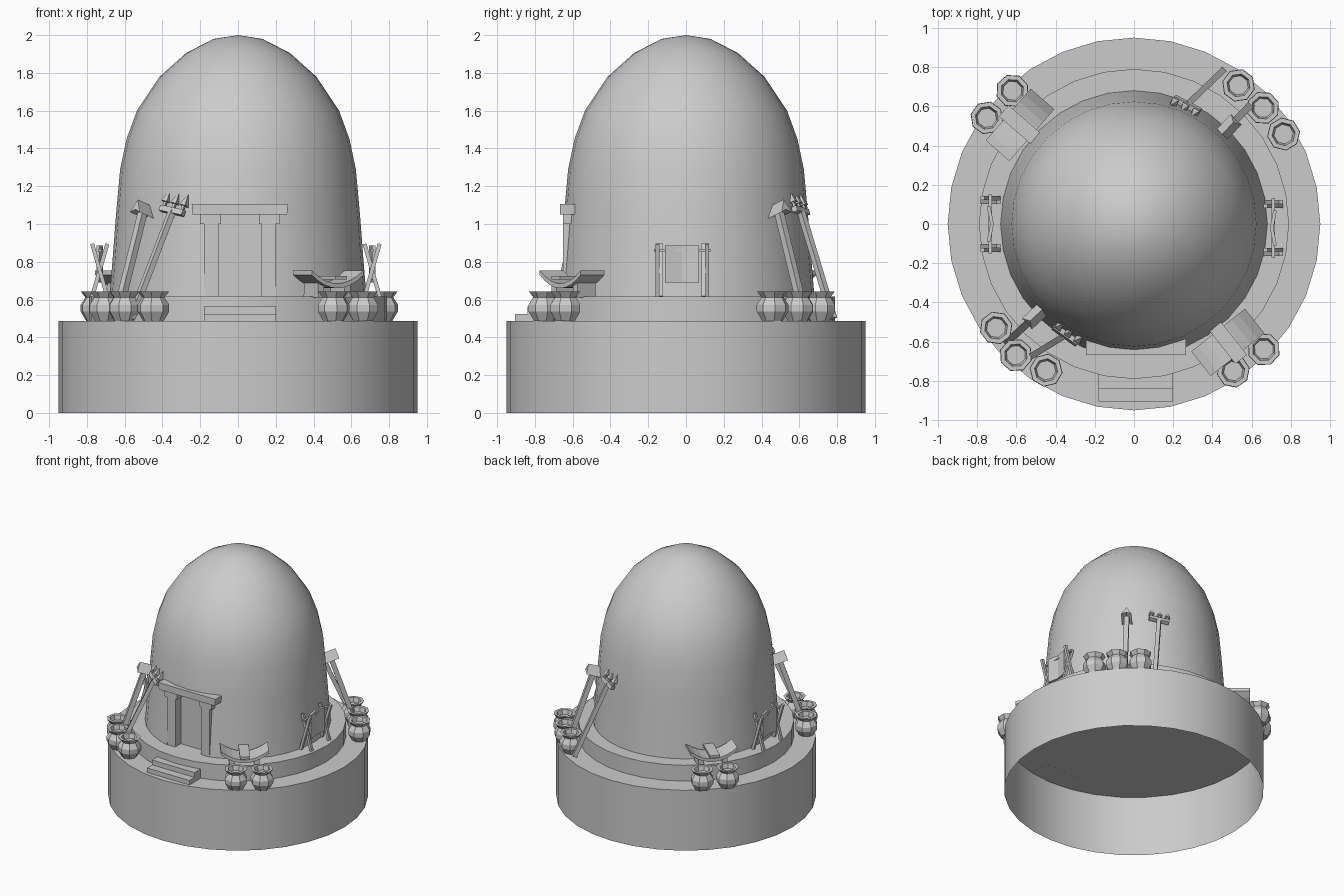
import bpy, bmesh
from math import radians, cos, sin, tau
from mathutils import Matrix, Vector

cube = bpy.data.objects.get("Cube")
if cube:
    bpy.data.objects.remove(cube)

stone = bpy.data.materials.new("plain_grey")
stone.use_nodes = True
GREY = (0.6, 0.6, 0.6, 1)
stone.diffuse_color = GREY
stone.node_tree.nodes["Principled BSDF"].inputs["Base Color"].default_value = GREY


def finish(name, bm, matrix=Matrix()):
    bmesh.ops.remove_doubles(bm, verts=bm.verts, dist=1e-5)
    bmesh.ops.recalc_face_normals(bm, faces=bm.faces)
    bm.transform(matrix)
    mesh = bpy.data.meshes.new(name)
    bm.to_mesh(mesh)
    bm.free()
    mesh.materials.append(stone)
    obj = bpy.data.objects.new(name, mesh)
    bpy.context.collection.objects.link(obj)
    return obj


def smooth(obj):
    bpy.ops.object.select_all(action='DESELECT')
    obj.select_set(True)
    bpy.context.view_layer.objects.active = obj
    bpy.ops.object.shade_smooth_by_angle(angle=radians(35))


def lathe(name, profile, sides, matrix=Matrix()):
    bm = bmesh.new()
    rings = [[bm.verts.new((r * cos(tau * i / sides), r * sin(tau * i / sides), z))
              for i in range(sides)] for r, z in profile]
    for low, high in zip(rings, rings[1:]):
        for i in range(sides):
            j = (i + 1) % sides
            bm.faces.new((low[i], low[j], high[j], high[i]))
    return finish(name, bm, matrix)


def box(name, size, loc, matrix=Matrix()):
    bm = bmesh.new()
    bmesh.ops.create_cube(bm, size=1)
    bm.transform(Matrix.Translation(loc) @ Matrix.Diagonal((*size, 1)))
    return finish(name, bm, matrix)


def prism(name, outline, depth, matrix):
    """Outline in local y, z pushed along local x."""
    bm = bmesh.new()
    face = bm.faces.new([bm.verts.new((-depth / 2, y, z)) for y, z in outline])
    ext = bmesh.ops.extrude_face_region(bm, geom=[face])["geom"]
    bmesh.ops.translate(bm, vec=(depth, 0, 0),
                        verts=[v for v in ext if isinstance(v, bmesh.types.BMVert)])
    return finish(name, bm, matrix)


def spot(az, r, z=0):
    """Local x points outward, local y runs around the dome."""
    return Matrix.Rotation(radians(az), 4, 'Z') @ Matrix.Translation((r, 0, z))


def rod(name, a, b, radius, matrix=Matrix(), tip=None):
    a, b = Vector(a), Vector(b)
    bm = bmesh.new()
    bmesh.ops.create_cone(bm, cap_ends=True, segments=4, radius1=radius,
                          radius2=radius if tip is None else tip, depth=(b - a).length)
    turn = (b - a).to_track_quat('Z', 'Y').to_matrix().to_4x4()
    bm.transform(Matrix.Translation((a + b) / 2) @ turn @ Matrix.Rotation(tau / 8, 4, 'Z'))
    return finish(name, bm, matrix)


# Open drum, raised ring and dome
TOP, LEDGE = 0.487, 0.615
smooth(lathe("base_drum", [(0.95, 0), (0.95, TOP), (0, TOP)], 32))
smooth(lathe("ledge_ring", [(0.79, TOP), (0.79, LEDGE), (0, LEDGE)], 32))
dome = lathe("dome", [(0, LEDGE), (0.68, LEDGE), (0.665, 0.8), (0.645, 1.06), (0.624, 1.29),
                      (0.59, 1.45), (0.535, 1.6), (0.415, 1.78), (0.275, 1.905),
                      (0.13, 1.98), (0, 2)], 32)

# Doorway recess
cutter = box("door_cutter", (0.37, 0.3, 0.5), (0.01, -0.73, 0.82))
cut = dome.modifiers.new("doorway", 'BOOLEAN')
cut.operation, cut.solver, cut.object = 'DIFFERENCE', 'EXACT', cutter
bpy.context.view_layer.objects.active = dome
bpy.ops.object.modifier_apply(modifier=cut.name)
bpy.data.objects.remove(cutter)
smooth(dome)

# Door frame and steps
for side in (-1, 1):
    box("door_post", (0.075, 0.09, 0.44), (0.01 + side * 0.152, -0.605, 0.835))
    box("post_bracket", (0.11, 0.07, 0.05), (0.01 + side * 0.155, -0.615, 1.025))
prism("door_lintel", [(-0.255, 1.105), (-0.25, 1.05), (0.25, 1.05), (0.255, 1.105)],
      0.08, Matrix.Translation((0.01, 0, 0)) @ spot(-90, 0.627))
box("lower_step", (0.38, 0.14, 0.037), (0.01, -0.835, 0.505))
box("upper_step", (0.38, 0.08, 0.075), (0.01, -0.8, 0.525))

# Eight-sided pots
POT = [(0, 0), (0.055, 0), (0.085, 0.05), (0.085, 0.085), (0.06, 0.125), (0.083, 0.155),
       (0.06, 0.155), (0.05, 0.12), (0, 0.12)]
for az, r in ((217, 0.88), (228, 0.9), (239, 0.87), (31, 0.89), (42, 0.885), (53, 0.885),
              (-44, 0.92), (-56, 0.905), (132.4, 0.92), (144.2, 0.925)):
    lathe("pot", POT, 8, spot(az, r, TOP) @ Matrix.Rotation(tau / 16, 4, 'Z'))

# Stools with a sagging seat and a centre band
for az in (-51.6, 139):
    m = spot(az, 0.77)
    steps = [i / 4 - 1 for i in range(9)]
    upper = [(0.175 * t, 0.685 + 0.07 * t * t) for t in steps]
    lower = [(y, z - 0.025) for y, z in reversed(upper)]
    prism("stool_seat", upper + lower, 0.16, m)
    box("seat_band", (0.22, 0.075, 0.02), (0, 0, 0.715), m)
    for side in (-1, 1):
        box("stool_leg", (0.12, 0.04, 0.08), (-0.01, side * 0.09, 0.65), m)
    box("stool_foot", (0.13, 0.22, 0.015), (-0.01, 0, 0.622), m)

# Hide racks with crossed sticks
for az, r, shift in ((0, 0.71, -0.02), (180, 0.732, 0)):
    m = spot(az, r) @ Matrix.Translation((0, shift, 0))
    for side in (-1, 1):
        for lean in (-1, 1):
            y = side * (0.122 + lean * 0.01)
            rod("rack_stick", (-0.04 * lean, y, LEDGE), (0.04 * lean, y, 0.895), 0.015, m)
    rod("rack_bar", (0, -0.15, 0.86), (0, 0.15, 0.86), 0.012, m)
    plan = [(-0.09, 0.012), (0, -0.005), (0.09, 0.012), (0.09, 0.03), (0, 0.013), (-0.09, 0.03)]
    # The hide outline is drawn in plan, then stood upright
    prism("hide_panel", plan, 0.195,
          m @ Matrix.Translation((-0.012, 0, 0.788)) @ Matrix.Rotation(-tau / 4, 4, 'Y')
          @ Matrix.Diagonal((1, 1, -1, 1)))


def shaft_frame(foot, head):
    """Origin at the shaft head, z along the shaft, x outward."""
    z = (head - foot).normalized()
    y = Vector((0, 0, 1)).cross(head).normalized()
    x = y.cross(z).normalized()
    y = z.cross(x)
    rot = Matrix((x, y, z)).transposed().to_4x4()
    return Matrix.Translation(head) @ rot


# Weapons leaning on the dome
for az_foot, az_head in ((231, 238.4), (60, 66)):
    foot = spot(az_foot, 0.9, 0.5).translation
    head = spot(az_head, 0.665, 1.07).translation
    m = shaft_frame(foot, head)
    rod("trident_shaft", foot, head, 0.022)
    box("trident_bar", (0.03, 0.15, 0.03), (0, 0, 0), m)
    for y in (-0.06, 0, 0.06):
        rod("trident_prong", (0, y, 0), (0, y, 0.05), 0.01, m)
        rod("prong_tip", (0, y, 0.04), (0, y, 0.11), 0.026, m, tip=0)
for az in (223, 45.6):
    foot = spot(az, 0.88, 0.5).translation
    head = spot(az, 0.69, 1.06).translation
    m = shaft_frame(foot, head)
    rod("axe_shaft", foot, head, 0.026)
    prism("axe_head", [(-0.038, -0.015), (0, 0), (0.038, -0.015), (0, 0.055)], 0.11, m)
